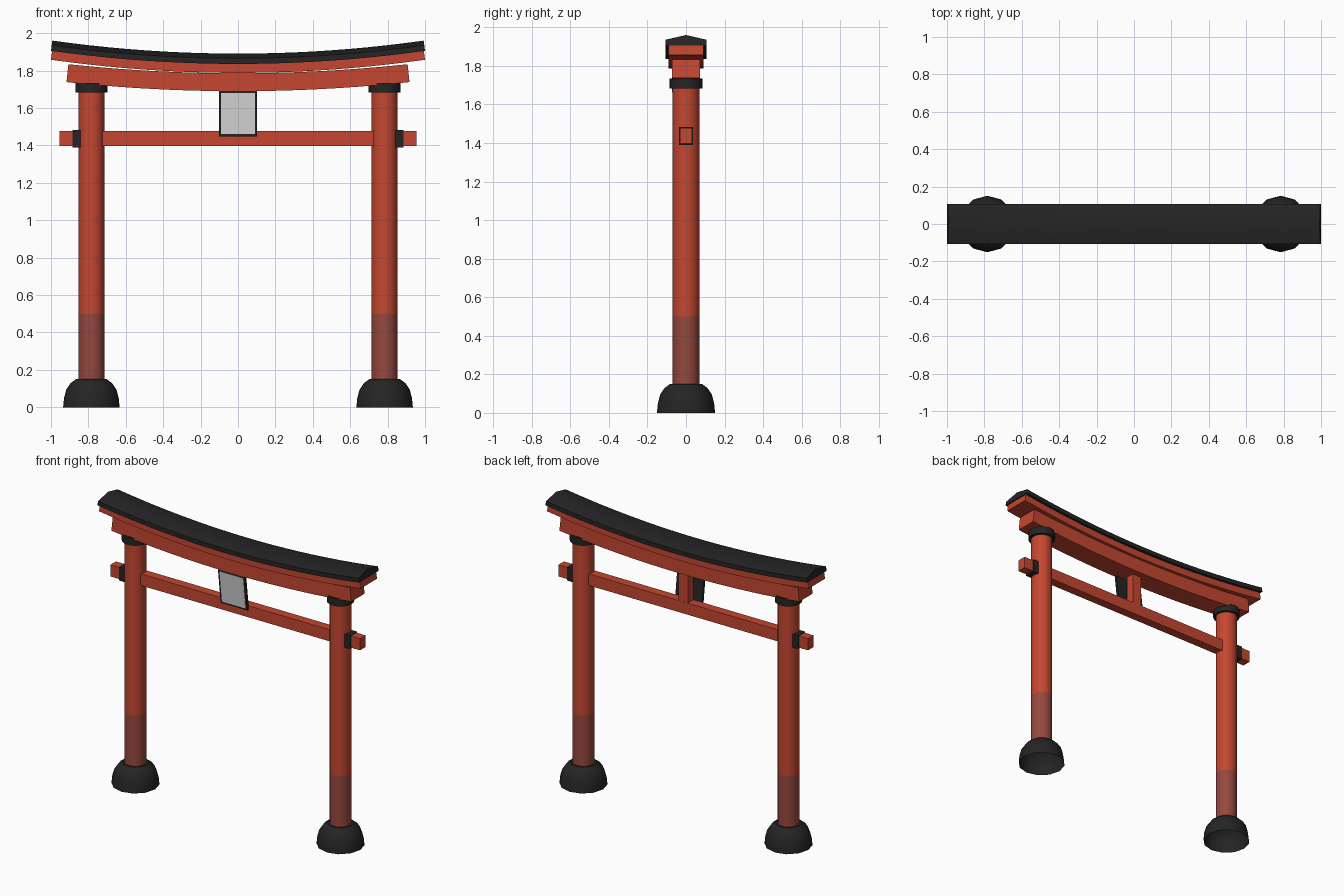
import bpy, bmesh, math
from mathutils import Matrix

if "Cube" in bpy.data.objects:
    bpy.data.objects.remove(bpy.data.objects["Cube"])


def material(name, rgb):
    m = bpy.data.materials.new(name)
    m.diffuse_color = (*rgb, 1)
    m.use_nodes = True
    m.node_tree.nodes["Principled BSDF"].inputs["Base Color"].default_value = m.diffuse_color
    return m


RED = material("vermilion", (0.56, 0.062, 0.030))
DULL = material("weathered_red", (0.30, 0.065, 0.048))
BLACK = material("black", (0.018, 0.018, 0.018))
GREY = material("pale_grey", (0.72, 0.72, 0.72))


def finish(name, bm, mats, smooth=True):
    bmesh.ops.recalc_face_normals(bm, faces=bm.faces)
    me = bpy.data.meshes.new(name)
    bm.to_mesh(me)
    bm.free()
    for m in mats:
        me.materials.append(m)
    if smooth:
        me.shade_smooth()
        me.set_sharp_from_angle(angle=math.radians(35))
    ob = bpy.data.objects.new(name, me)
    bpy.context.collection.objects.link(ob)
    return ob


def box(name, size, loc, mat, tilt=0.0, offset=(0, 0, 0)):
    bm = bmesh.new()
    bmesh.ops.create_cube(bm, size=1)
    mtx = (Matrix.Translation(loc) @ Matrix.Rotation(tilt, 4, 'X')
           @ Matrix.Translation(offset) @ Matrix.Diagonal((*size, 1)))
    bmesh.ops.transform(bm, matrix=mtx, verts=bm.verts)
    return finish(name, bm, [mat], False)


def lathe(name, x, profile, sides, mats, cap_bottom=True, split=None):
    """Stack rings of (radius, z); faces above split use the second material."""
    bm = bmesh.new()
    rings = [[bm.verts.new((x + r * math.cos(math.tau * i / sides),
                            r * math.sin(math.tau * i / sides), z))
              for i in range(sides)] for r, z in profile]
    for a, b in zip(rings, rings[1:]):
        for i in range(sides):
            j = (i + 1) % sides
            bm.faces.new((a[i], a[j], b[j], b[i]))
    bm.faces.new(rings[-1])
    if cap_bottom:
        bm.faces.new(rings[0][::-1])
    if split is not None:
        for f in bm.faces:
            f.material_index = int(f.calc_center_median().z > split)
    return finish(name, bm, mats)


def curved_beam(name, half, z0, bend, section, mat, steps=20):
    """Sweep a (y, height) section along the curve z = z0 + bend * x^2."""
    bm = bmesh.new()
    rings = []
    for i in range(steps + 1):
        x = half * (2 * i / steps - 1)
        a = math.atan(2 * bend * x)
        rings.append([bm.verts.new((x - h * math.sin(a), y,
                                    z0 + bend * x * x + h * math.cos(a)))
                      for y, h in section])
    n = len(section)
    for a, b in zip(rings, rings[1:]):
        for i in range(n):
            j = (i + 1) % n
            bm.faces.new((a[i], a[j], b[j], b[i]))
    bm.faces.new(rings[0])
    bm.faces.new(rings[-1])
    return finish(name, bm, [mat])


def rect(w, h):
    return [(-w, 0), (w, 0), (w, h), (-w, h)]


# Pillars with domed footings, top collars and wedges
for side, s in (("left", -1), ("right", 1)):
    x = 0.784 * s
    lathe(side + "_footing", x,
          [(0.151, 0), (0.146, 0.05), (0.134, 0.095), (0.112, 0.128), (0.083, 0.15)],
          12, [BLACK], cap_bottom=False)
    lathe(side + "_pillar", x, [(0.069, 0.145), (0.069, 0.5), (0.069, 1.72)],
          20, [DULL, RED], split=0.5)
    lathe(side + "_collar", x, [(0.086, 1.682), (0.086, 1.735)], 20, [BLACK])
    box(side + "_wedge", (0.06, 0.074, 0.092), (0.855 * s, 0, 1.436), BLACK)

# Straight tie beam and centre strut
box("tie_beam", (1.91, 0.062, 0.08), (0, 0, 1.437), RED)
box("centre_strut", (0.07, 0.06, 0.25), (0, 0, 1.59), RED)

# Curved lintels and ridged cap
curved_beam("lower_lintel", 0.917, 1.69, 0.058, rect(0.073, 0.096), RED)
curved_beam("upper_lintel", 1.0, 1.788, 0.07, rect(0.09, 0.05), RED)
curved_beam("roof_cap", 1.0, 1.836, 0.07,
            [(-0.107, 0), (0.107, 0), (0.107, 0.03), (0, 0.055), (-0.107, 0.03)], BLACK)

# Tilted tablet: black board with a pale panel
TILT = math.radians(7)
box("tablet_board", (0.205, 0.016, 0.245), (0, -0.05, 1.571), BLACK, TILT)
box("tablet_panel", (0.181, 0.004, 0.221), (0, -0.05, 1.571), GREY, TILT, (0, -0.008, 0))
